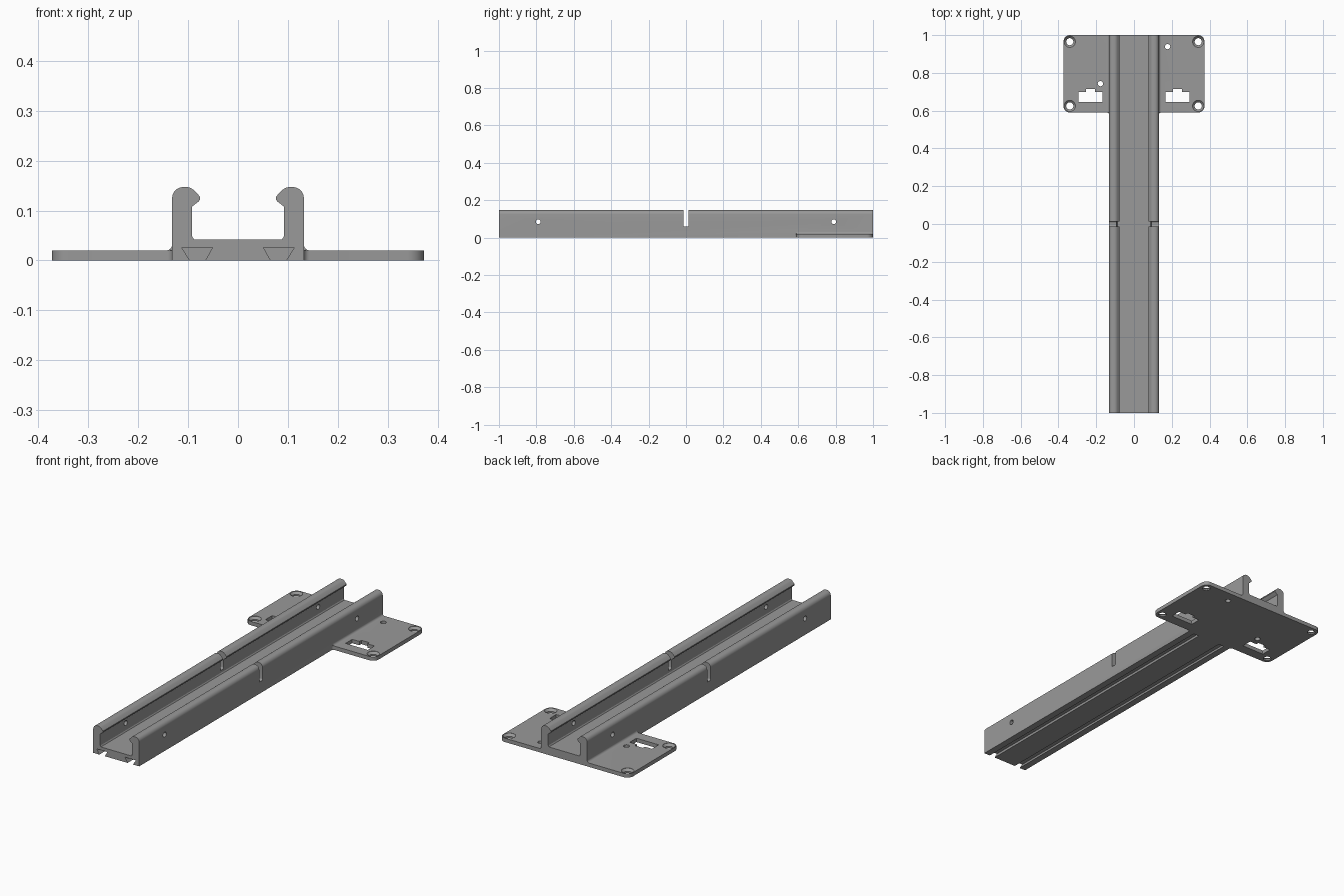
import bpy, bmesh, math
from mathutils import Vector

if "Cube" in bpy.data.objects:
    bpy.data.objects.remove(bpy.data.objects["Cube"])

grey = bpy.data.materials.new("plain grey")
grey.diffuse_color = (0.32, 0.32, 0.32, 1)
grey.use_nodes = True
grey.node_tree.nodes["Principled BSDF"].inputs["Base Color"].default_value = grey.diffuse_color


def arc(cx, cy, r, a0, a1, n=8):
    return [(cx + r * math.cos(math.radians(a0 + (a1 - a0) * i / n)),
             cy + r * math.sin(math.radians(a0 + (a1 - a0) * i / n))) for i in range(n + 1)]


def flip(pts):
    return [(-x, y) for x, y in reversed(pts)]


def skin(bm, rings):
    """Closed solid through matching rings of points."""
    vs = [[bm.verts.new(p) for p in ring] for ring in rings]
    n = len(vs[0])
    faces = [bm.faces.new(vs[0]), bm.faces.new(vs[-1][::-1])]
    for a, b in zip(vs, vs[1:]):
        faces += [bm.faces.new((a[i], b[i], b[(i + 1) % n], a[(i + 1) % n])) for i in range(n)]
    bmesh.ops.recalc_face_normals(bm, faces=faces)


def prism(bm, pts, axis, lo, hi):
    """Extrude an outline along x (outline yz), y (outline xz) or z (outline xy)."""
    place = {"x": lambda u, v, w: Vector((w, u, v)),
             "y": lambda u, v, w: Vector((u, w, v)),
             "z": lambda u, v, w: Vector((u, v, w))}[axis]
    skin(bm, [[place(u, v, w) for u, v in pts] for w in (lo, hi)])


def finish(name, bm):
    me = bpy.data.meshes.new(name)
    bm.to_mesh(me)
    bm.free()
    me.materials.append(grey)
    ob = bpy.data.objects.new(name, me)
    bpy.context.collection.objects.link(ob)
    return ob


def circle(cx, cy, r, n=24):
    return arc(cx, cy, r, 0, 360, n)[:-1]


# Channel rail with hooked, rounded wall tops
half = [(0.132, 0)] + arc(0.110, 0.125, 0.022, 0, 90)
half += arc(0.104, 0.125, 0.022, 90, 132, 4)
half += [(0.079, 0.131), (0.076, 0.127), (0.076, 0.122), (0.079, 0.118),
         (0.092, 0.108), (0.092, 0.048), (0.088, 0.042)]
bm = bmesh.new()
prism(bm, half + flip(half), "y", -1, 1)
rail = finish("rail_mount", bm)

# Mounting plate with rounded corners, blended into the rail sides
side = arc(0.340, 0.967, 0.033, 90, 0) + arc(0.340, 0.623, 0.033, 0, -90)
side += arc(0.144, 0.578, 0.012, 90, 180, 6) + [(0.12, 0.578)]
bm = bmesh.new()
prism(bm, side + flip(side), "z", 0, 0.02)
plate = finish("mounting_plate", bm)

# Fillets between plate and walls
fillet = [(0.12, 0.01), (0.144, 0.01)] + arc(0.144, 0.032, 0.012, 270, 180, 6) + [(0.12, 0.032)]
bm = bmesh.new()
for pts in (fillet, flip(fillet)):
    prism(bm, pts, "y", 0.59, 1)
fillets = finish("wall_fillets", bm)

# Cutters for grooves, notch and holes
bm = bmesh.new()
groove = [(0.0665, -0.002), (0.0955, -0.002), (0.113, 0.026), (0.051, 0.026)]
for pts in (groove, flip(groove)):
    prism(bm, pts, "y", -1.05, 0.578)
notch = [(0.014, 0.2)] + arc(0.006, 0.068, 0.008, 0, -90, 4)
notch += arc(-0.006, 0.068, 0.008, -90, -180, 4) + [(-0.014, 0.2)]
prism(bm, notch, "x", -0.2, 0.2)
for y in (-0.79, 0.79):
    prism(bm, circle(y, 0.085, 0.013), "x", -0.2, 0.2)
for x, y in ((0.178, 0.939), (-0.178, 0.743)):
    prism(bm, circle(x, y, 0.014), "z", -0.05, 0.05)
for sx in (-1, 1):
    # countersunk screw holes
    for y in (0.625, 0.965):
        skin(bm, [[Vector((u, v, z)) for u, v in circle(sx * 0.34, y, r)]
                  for z, r in ((-0.05, 0.019), (0.008, 0.019), (0.019, 0.030), (0.05, 0.030))])
    # stepped connector windows
    c = sx * 0.2305
    step = [(0.064, 0.645), (0.064, 0.700), (0.023, 0.700), (0.023, 0.716)]
    step += flip(step)
    prism(bm, [(c + x, y) for x, y in step], "z", -0.05, 0.05)
cutters = finish("cutters", bm)

# Combine everything into one solid
bpy.context.view_layer.objects.active = rail
rail.select_set(True)
for tool, op in ((plate, "UNION"), (fillets, "UNION"), (cutters, "DIFFERENCE")):
    mod = rail.modifiers.new(tool.name, "BOOLEAN")
    mod.object, mod.operation, mod.solver = tool, op, "EXACT"
    bpy.ops.object.modifier_apply(modifier=mod.name)
for tool in (plate, fillets, cutters):
    bpy.data.objects.remove(tool)
bpy.ops.object.shade_smooth_by_angle(angle=math.radians(30))
